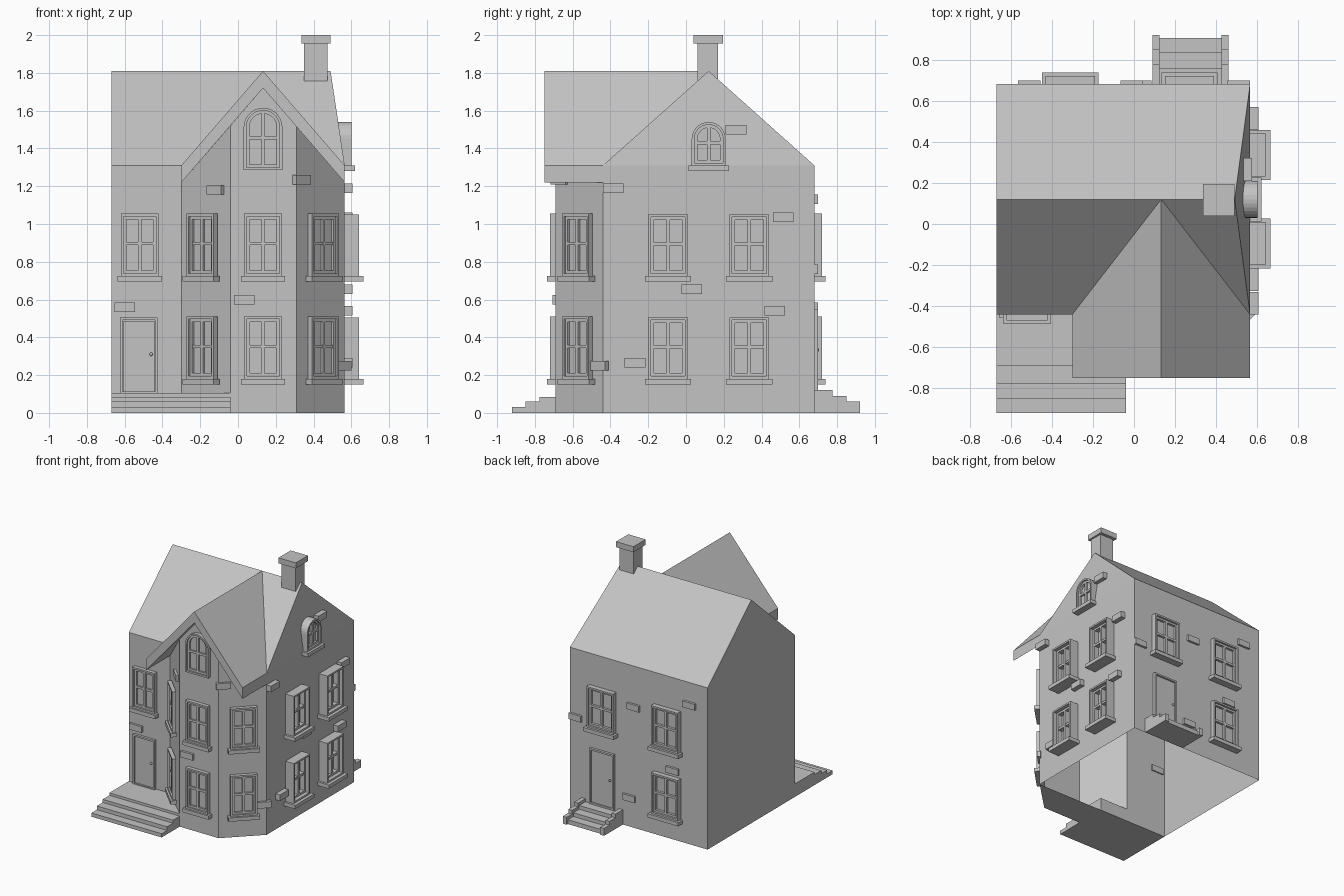
import bpy, bmesh, math
from mathutils import Matrix, Vector

if "Cube" in bpy.data.objects:
    bpy.data.objects.remove(bpy.data.objects["Cube"], do_unlink=True)

# One plain stone colour
stone = bpy.data.materials.new("pale_grey_stone")
stone.use_nodes = True
GREY = (0.55, 0.55, 0.55, 1)
stone.diffuse_color = GREY
stone.node_tree.nodes["Principled BSDF"].inputs["Base Color"].default_value = GREY


def finish(name, bm, matrix=None):
    bmesh.ops.remove_doubles(bm, verts=bm.verts, dist=0.0001)
    bmesh.ops.recalc_face_normals(bm, faces=bm.faces)
    mesh = bpy.data.meshes.new(name)
    bm.to_mesh(mesh)
    bm.free()
    mesh.materials.append(stone)
    obj = bpy.data.objects.new(name, mesh)
    bpy.context.collection.objects.link(obj)
    if matrix:
        obj.matrix_world = matrix
    return obj


def box(bm, x0, x1, y0, y1, z0, z1):
    m = Matrix.Translation(((x0 + x1) / 2, (y0 + y1) / 2, (z0 + z1) / 2))
    m = m @ Matrix.Diagonal((x1 - x0, y1 - y0, z1 - z0, 1))
    bmesh.ops.create_cube(bm, size=1, matrix=m)


def face(bm, *points):
    bm.faces.new([bm.verts.new(p) for p in points])


def on_wall(x, y, z, angle):
    # Local -y points out of the wall
    return Matrix.Translation((x, y, z)) @ Matrix.Rotation(math.radians(angle), 4, "Z")


def ring(bm, outer, inner, back, front):
    loops = [[bm.verts.new((x, y, z)) for x, z in pts]
             for pts, y in ((outer, back), (outer, front), (inner, front), (inner, back))]
    n = len(outer)
    for a, b in zip(loops, loops[1:] + loops[:1]):
        for i in range(n):
            j = (i + 1) % n
            bm.faces.new((a[i], a[j], b[j], b[i]))


def outline(w, h, inset, arched):
    hw, top = w / 2 - inset, h - inset
    pts = [(-hw, inset), (hw, inset)]
    if not arched:
        return pts + [(hw, top), (-hw, top)]
    spring = h - w / 2
    return pts + [(hw * math.cos(a), spring + hw * math.sin(a))
                  for a in (math.pi * i / 14 for i in range(15))]


def window(name, matrix, w=0.2, h=0.33, depth=0.03, sill=0.045, arched=False, back=0.0, ledge=0.03):
    bm = bmesh.new()
    edge = [outline(w, h, i, arched) for i in (0, 0.014, 0.03)]
    sash = -depth * 0.6
    ring(bm, edge[0], edge[1], back, -depth)
    ring(bm, edge[1], edge[2], back, sash)
    face(bm, *[(x, -0.004, z) for x, z in edge[2]])
    bar = 0.009
    box(bm, -bar, bar, sash, back, 0.03, h - 0.03)
    box(bm, 0.03 - w / 2, w / 2 - 0.03, sash * 0.95, back, h * 0.52 - bar, h * 0.52 + bar)
    if sill:
        box(bm, -w / 2 - 0.017, w / 2 + 0.017, -sill, back, -ledge, 0)
    finish(name, bm, matrix)


def door(name, matrix, w, h, depth):
    bm = bmesh.new()
    ring(bm, outline(w, h, 0, False), outline(w, h, 0.014, False), 0, -depth)
    box(bm, 0.018 - w / 2, w / 2 - 0.018, -depth * 0.5, 0, 0, h - 0.018)
    bmesh.ops.create_uvsphere(bm, u_segments=12, v_segments=8, radius=0.009,
                              matrix=Matrix.Translation((w / 2 - 0.035, -depth * 0.8, h * 0.52)))
    finish(name, bm, matrix)


# Main walls and roof, open underneath; the right gable leans inward
L, R, F, B, MID = -0.67, 0.565, -0.44, 0.68, 0.12
EAVE, RIDGE, TOPX, BAY = 1.31, 1.81, 0.49, -0.30
bm = bmesh.new()
face(bm, (L, F, 0), (L, F, EAVE), (L, MID, RIDGE), (L, B, EAVE), (L, B, 0))
face(bm, (R, F, 0), (R, B, 0), (R, B, EAVE), (R, F, EAVE))
face(bm, (R, F, EAVE), (R, B, EAVE), (TOPX, MID, RIDGE))
face(bm, (L, B, 0), (L, B, EAVE), (R, B, EAVE), (R, B, 0))
face(bm, (L, F, EAVE), (R, F, EAVE), (TOPX, MID, RIDGE), (L, MID, RIDGE))
face(bm, (L, B, EAVE), (L, MID, RIDGE), (TOPX, MID, RIDGE), (R, B, EAVE))
face(bm, (L, F, 0), (BAY, F, 0), (BAY, F, EAVE), (L, F, EAVE))
finish("house_shell", bm)

# Three-sided bay rising into its own gable
CX, BF, X1, X2 = 0.1325, -0.69, -0.04, 0.31
LOW, SHOULDER, PEAK = 1.22, 1.52, 1.72
bm = bmesh.new()
face(bm, (BAY, F, 0), (X1, BF, 0), (X1, BF, SHOULDER), (BAY, F, LOW))
face(bm, (X1, BF, 0), (X2, BF, 0), (X2, BF, SHOULDER), (CX, BF, PEAK), (X1, BF, SHOULDER))
face(bm, (X2, BF, 0), (R, F, 0), (R, F, LOW), (X2, BF, SHOULDER))
face(bm, (BAY, F, 0), (R, F, 0), (X2, BF, 0), (X1, BF, 0))
finish("bay_walls", bm)

# Bay roof: thick chevron whose back follows the valleys
bm = bmesh.new()
profile = [(BAY, EAVE, F), (CX, RIDGE, MID), (R, EAVE, F), (R, LOW, F), (CX, PEAK, MID), (BAY, LOW, F)]
front = [bm.verts.new((x, -0.75, z)) for x, z, y in profile]
rear = [bm.verts.new((x, y, z)) for x, z, y in profile]
for i in range(6):
    j = (i + 1) % 6
    bm.faces.new((front[i], front[j], rear[j], rear[i]))
for loop in (front, rear):
    bm.faces.new((loop[0], loop[1], loop[4], loop[5]))
    bm.faces.new((loop[1], loop[2], loop[3], loop[4]))
finish("bay_roof", bm)

# Chimney
bm = bmesh.new()
box(bm, 0.35, 0.475, 0.06, 0.17, 1.7, 1.955)
box(bm, 0.335, 0.49, 0.04, 0.195, 1.955, 2.0)
finish("chimney", bm)

# Front steps
bm = bmesh.new()
for y, z in ((-0.92, 0.03), (-0.85, 0.06), (-0.775, 0.085), (-0.69, 0.105)):
    box(bm, L, X1, y, F, z - 0.03 if z > 0.03 else 0, z)
finish("front_steps", bm)

# Back steps with stepped kerbs
bm = bmesh.new()
for i, y in enumerate((0.92, 0.85, 0.775)):
    top = 0.06 + 0.03 * i
    box(bm, 0.125, 0.425, B, y - 0.015, 0, top - 0.025)
    for x in (0.09, 0.425):
        box(bm, x, x + 0.035, B, y, 0, top)
finish("back_steps", bm)

# Doors
door("front_door", on_wall(-0.525, F, 0.1, 0), 0.2, 0.405, 0.02)
door("back_door", on_wall(0.27, B, 0.1, 180), 0.22, 0.45, 0.02)

# Windows on two floors
DIAG = (F + BF) / 2
for floor, z in (("lower", 0.18), ("upper", 0.725)):
    window(floor + "_bay_front_window", on_wall(CX, BF, z, 0))
    window(floor + "_bay_left_window", on_wall((BAY + X1) / 2 - 0.01, DIAG - 0.0, z, -45))
    window(floor + "_bay_right_window", on_wall((X2 + R) / 2 + 0.005, DIAG, z, 45))
    for side, y in (("front", -0.095), ("rear", 0.335)):
        window(floor + "_side_" + side + "_window", on_wall(R, y, z, 90), 0.21, 0.325, 0.075, 0.1)
    window(floor + "_back_window", on_wall(-0.31, B, z, 180), 0.24, 0.33, 0.04, 0.058)
window("upper_front_window", on_wall(-0.52, F, 0.725, 0))
window("upper_back_window", on_wall(0.27, B, 0.725, 180), 0.24, 0.33, 0.04, 0.058)

# Arched attic windows
window("bay_arched_window", on_wall(CX, BF, 1.285, 0), 0.205, 0.33, 0.03, 0, True)
window("side_arched_window", on_wall(0.565, 0.12, 1.31, 90), 0.18, 0.23, 0.035, 0.055, True, 0.04)

# Projecting bricks: rows of (along, height) per wall
bricks = [(-0.6, F, 0.56, 0), (0.033, BF, 0.6, 0), (-0.115, -0.618, 1.18, -45),
          (0.335, -0.665, 1.235, 45), (0.55, -0.455, 0.25, 45), (0.535, 0.265, 1.5, 90)]
for along, z in ((-0.385, 1.19), (0.515, 1.035), (0.03, 0.655), (0.47, 0.54), (-0.27, 0.265)):
    bricks.append((R, along, z, 90))
for along, z in ((-0.01, 0.98), (-0.51, 1.13), (0.51, 0.76), (0.03, 0.235), (-0.36, 0.56)):
    bricks.append((along, B, z, 180))
for i, (x, y, z, angle) in enumerate(bricks):
    bm = bmesh.new()
    out = 0.04 if angle == 90 else 0.018
    box(bm, -0.055, 0.055, -out, 0.01, -0.025, 0.025)
    finish("brick_%02d" % (i + 1), bm, on_wall(x, y, z, angle))
